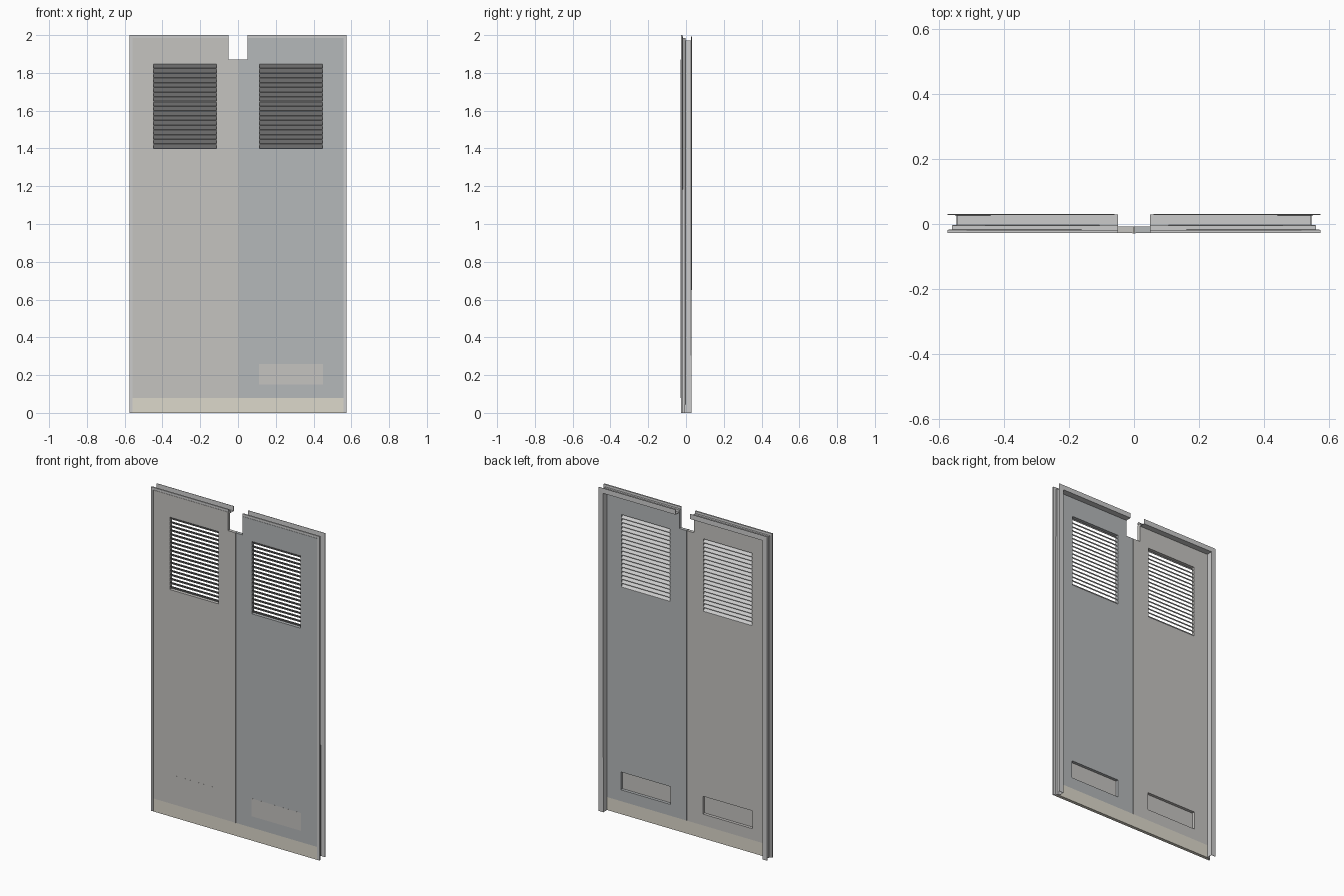
import bpy, bmesh
from mathutils import Vector

if "Cube" in bpy.data.objects:
    bpy.data.objects.remove(bpy.data.objects["Cube"])


def material(name, rgb):
    m = bpy.data.materials.new(name)
    m.diffuse_color = (*rgb, 1)
    m.use_nodes = True
    m.node_tree.nodes["Principled BSDF"].inputs["Base Color"].default_value = m.diffuse_color
    return m


warm = material("warm_grey", (0.56, 0.55, 0.53))
cool = material("cool_grey", (0.46, 0.48, 0.49))
beige = material("beige", (0.72, 0.69, 0.60))


def finish(name, bm, mat=None):
    bmesh.ops.recalc_face_normals(bm, faces=bm.faces)
    me = bpy.data.meshes.new(name)
    bm.to_mesh(me)
    bm.free()
    ob = bpy.data.objects.new(name, me)
    bpy.context.collection.objects.link(ob)
    if mat:
        me.materials.append(mat)
    return ob


def add_box(bm, x, y, z):
    geo = bmesh.ops.create_cube(bm, size=1)["verts"]
    for v in geo:
        v.co = Vector([(r[0] + r[1]) / 2 + c * abs(r[1] - r[0]) for c, r in zip(v.co, (x, y, z))])


def boxes(name, specs, mat=None):
    bm = bmesh.new()
    for spec in specs:
        add_box(bm, *spec)
    return finish(name, bm, mat)


W, H = 0.575, 2.0                # half width and height of the frame
FRONT, BACK = -0.027, -0.007     # door faces
VENT_X, VENT_Z = (0.113, 0.447), (1.40, 1.85)
PANEL_X, PANEL_Z = (0.11, 0.45), (0.15, 0.26)

# Bent-sheet profile: (inset from outer edge, y)
profile = [(0, 0.029), (0.03, 0.029), (0.03, -0.005), (0.015, -0.005),
           (0.015, -0.019), (0.001, -0.019), (0.001, -0.026), (0.015, -0.026)]

for s, side, mat in ((-1, "left", warm), (1, "right", cool)):
    def sx(a, b):
        return (min(s * a, s * b), max(s * a, s * b))

    # Frame half: profile swept over the head and mitred down the jamb
    bm = bmesh.new()
    rows = [[bm.verts.new((s * x, y, z)) for x, z in
             ((0.05, H - d), (W - d, H - d), (W - d, 0))] for d, y in profile]
    for a, b in zip(rows, rows[1:]):
        for i in range(2):
            bm.faces.new((a[i], a[i + 1], b[i + 1], b[i]))
    frame = finish(side + "_frame", bm)
    sol = frame.modifiers.new("sheet", "SOLIDIFY")
    sol.thickness, sol.offset, sol.use_even_offset = 0.002, 0, True

    # Door leaf with notch, vent opening and lower opening
    door = boxes(side + "_door", [(sx(0.001, 0.559), (FRONT, BACK), (0.08, 1.984))], mat)
    cut = (-0.1, 0.1)
    cutter = boxes(side + "_door_cutter", [
        (sx(-0.05, 0.05), cut, (1.87, 2.1)),
        (sx(*VENT_X), cut, VENT_Z),
        (sx(*PANEL_X), cut, PANEL_Z)])
    cutter.hide_render = True
    cutter.hide_viewport = True
    cutter.display_type = "WIRE"
    bo = door.modifiers.new("openings", "BOOLEAN")
    bo.operation, bo.object, bo.solver = "DIFFERENCE", cutter, "EXACT"

    # Thin front plate closing the lower opening
    boxes(side + "_lower_plate",
          [(sx(*PANEL_X), (FRONT - 0.0003, FRONT + 0.002), PANEL_Z)], warm)

    # Louvre slats: high at the front, low at the back
    bm = bmesh.new()
    n = 18
    pitch = (VENT_Z[1] - VENT_Z[0]) / n
    x0, x1 = sx(*VENT_X)
    for i in range(n):
        z = VENT_Z[0] + i * pitch
        section = [(FRONT, z + pitch), (FRONT, z + pitch - 0.003), (BACK, z), (BACK, z + 0.003)]
        a = [bm.verts.new((x0, y, h)) for y, h in section]
        b = [bm.verts.new((x1, y, h)) for y, h in section]
        bm.faces.new(a)
        bm.faces.new(b[::-1])
        for j in range(4):
            k = (j + 1) % 4
            bm.faces.new((a[j], b[j], b[k], a[k]))
    finish(side + "_louvre_slats", bm)

# Cover strip over the meeting edge, and the kick plate
boxes("meeting_strip", [((-0.004, 0.004), (-0.03, FRONT), (0.08, 1.87))], warm)
boxes("kick_plate", [((-0.559, 0.559), (FRONT, BACK), (0, 0.08))], beige)
